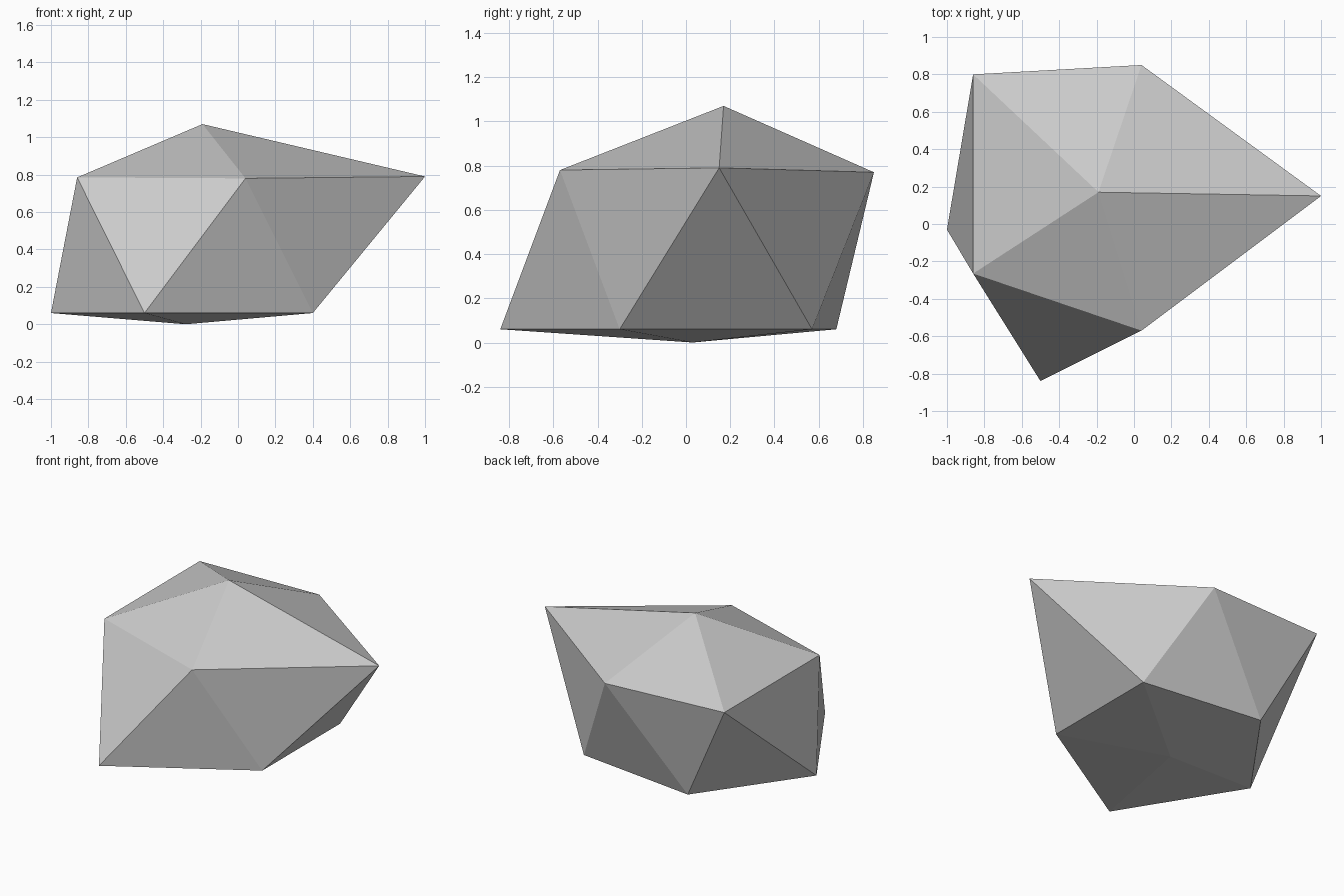
import bpy
import bmesh

old = bpy.data.objects.get("Cube")
if old:
    bpy.data.objects.remove(old, do_unlink=True)

# Stone colour
stone = bpy.data.materials.new("stone_grey")
stone.use_nodes = True
colour = (0.6, 0.6, 0.6, 1.0)
stone.diffuse_color = colour
stone.node_tree.nodes["Principled BSDF"].inputs["Base Color"].default_value = colour

# Two staggered five-sided rings, each closed by an apex
upper = [(1.0, 0.15, 0.79), (0.04, 0.85, 0.77), (-0.86, 0.80, 0.785),
         (-0.86, -0.265, 0.785), (0.04, -0.57, 0.78)]
lower = [(0.40, 0.57), (-0.49, 0.68), (-1.0, -0.03), (-0.5, -0.84), (0.40, -0.30)]

bm = bmesh.new()
top = bm.verts.new((-0.19, 0.17, 1.07))
base = bm.verts.new((-0.28, 0.03, 0.0))
high = [bm.verts.new(p) for p in upper]
low = [bm.verts.new((x, y, 0.06)) for x, y in lower]

# Cap, zigzag side band and underside
for i in range(5):
    j = (i + 1) % 5
    bm.faces.new((top, high[i], high[j]))
    bm.faces.new((high[i], low[i], high[j]))
    bm.faces.new((high[j], low[i], low[j]))
    bm.faces.new((base, low[j], low[i]))
bmesh.ops.recalc_face_normals(bm, faces=bm.faces)

mesh = bpy.data.meshes.new("rock")
bm.to_mesh(mesh)
bm.free()
mesh.materials.append(stone)
rock = bpy.data.objects.new("rock", mesh)
bpy.context.collection.objects.link(rock)
